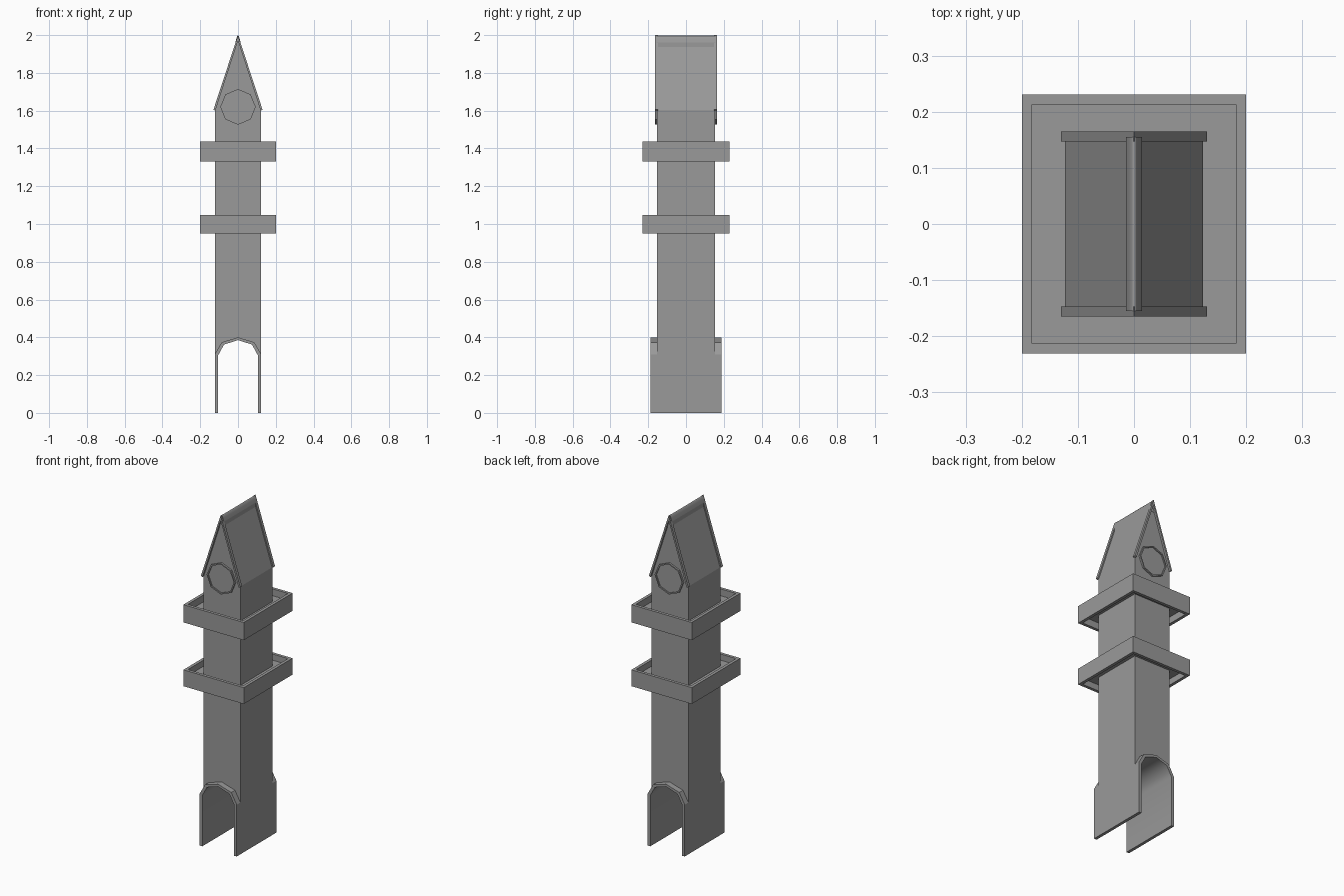
import bpy, bmesh, math
from mathutils import Matrix

if "Cube" in bpy.data.objects:
    bpy.data.objects.remove(bpy.data.objects["Cube"])

# dark stone grey shared by every part
stone = bpy.data.materials.new("dark_stone")
stone.diffuse_color = (0.32, 0.32, 0.32, 1)
stone.use_nodes = True
stone.node_tree.nodes["Principled BSDF"].inputs["Base Color"].default_value = stone.diffuse_color


def finish(name, bm):
    me = bpy.data.meshes.new(name)
    bm.to_mesh(me)
    bm.free()
    me.materials.append(stone)
    ob = bpy.data.objects.new(name, me)
    bpy.context.collection.objects.link(ob)
    return ob


def extrude_y(name, profile, y0, y1, smooth=()):
    """Closed (x, z) profile extruded along y; 'smooth' lists side faces shaded smooth."""
    bm = bmesh.new()
    a = [bm.verts.new((x, y0, z)) for x, z in profile]
    b = [bm.verts.new((x, y1, z)) for x, z in profile]
    n = len(profile)
    bm.faces.new(a)
    bm.faces.new(b[::-1])
    for i in range(n):
        j = (i + 1) % n
        f = bm.faces.new((a[i], b[i], b[j], a[j]))
        f.smooth = i in smooth
    bmesh.ops.recalc_face_normals(bm, faces=bm.faces)
    # keep outlines of flat faces sharp
    for e in bm.edges:
        if any(not f.smooth for f in e.link_faces):
            e.smooth = False
    return finish(name, bm)


def box(name, hx, hy, z0, z1):
    bm = bmesh.new()
    bmesh.ops.create_cube(bm, size=1, matrix=Matrix.Translation((0, 0, (z0 + z1) / 2))
                          @ Matrix.Diagonal((2 * hx, 2 * hy, z1 - z0, 1)))
    return finish(name, bm)


def arc(rx, rz, z, n=4):
    """Half-ellipse points from left to right."""
    return [(-rx * math.cos(math.pi * i / n), z + rz * math.sin(math.pi * i / n))
            for i in range(n + 1)]


def ring(name, outer, inner, place):
    """Tube with rectangular wall; outer/inner are 2D loops, place(u, v, end) maps to 3D."""
    bm = bmesh.new()
    loops = [[bm.verts.new(place(u, v, e)) for u, v in lp]
             for lp, e in ((outer, 0), (outer, 1), (inner, 1), (inner, 0))]
    n = len(outer)
    for k in range(4):
        p, q = loops[k], loops[(k + 1) % 4]
        for i in range(n):
            j = (i + 1) % n
            bm.faces.new((p[i], p[j], q[j], q[i]))
    bmesh.ops.recalc_face_normals(bm, faces=bm.faces)
    return finish(name, bm)


# arched base: two walls joined by a faceted vault
W = 0.123
outer = arc(W, 0.09, 0.31)
inner = arc(0.105, 0.08, 0.305)
vault = [(-W, 0)] + outer + [(W, 0), (0.105, 0)] + inner[::-1] + [(-0.105, 0)]
extrude_y("arched_base", vault, -0.188, 0.188, smooth=range(7, 13))

# gabled shaft standing over the vault, its top slopes form the roof
extrude_y("shaft", outer + [(W, 1.603), (0, 1.98), (-W, 1.603)], -0.153, 0.153)

# balconies: parapet ring with a floor at mid height
rect = lambda x, y: [(-x, -y), (x, -y), (x, y), (-x, y)]
for label, z0, z1 in (("lower", 0.95, 1.048), ("upper", 1.332, 1.438)):
    ring(label + "_parapet", rect(0.2, 0.231), rect(0.182, 0.213),
         lambda u, v, e: (u, v, z1 if e else z0))
    mid = (z0 + z1) / 2
    box(label + "_balcony_floor", 0.183, 0.214, mid - 0.012, mid + 0.012)

# raised gable trims
for label, s in (("front", -1), ("back", 1)):
    extrude_y(label + "_gable_trim",
              [(-0.13, 1.605), (0, 2.0), (0.13, 1.605),
               (0.12, 1.60), (0, 1.97), (-0.12, 1.60)], s * 0.147, s * 0.165)

# rounded ridge cap
cap = [(-0.014, 1.93), (-0.014, 1.962), (-0.009, 1.981), (-0.004, 1.994), (0, 1.998),
       (0.004, 1.994), (0.009, 1.981), (0.014, 1.962), (0.014, 1.93)]
extrude_y("ridge_cap", cap, -0.155, 0.155, smooth=range(1, 7))

# octagonal clock on both gables: rim and slightly recessed dial
octagon = lambda r: [(r * math.sin(math.pi * i / 4), 1.62 + r * math.cos(math.pi * i / 4))
                     for i in range(8)]
for label, s in (("front", -1), ("back", 1)):
    ring(label + "_clock_rim", octagon(0.094), octagon(0.086),
         lambda u, v, e: (u, s * (0.163 if e else 0.148), v))
    extrude_y(label + "_clock_dial", octagon(0.087), s * 0.148, s * 0.156)
